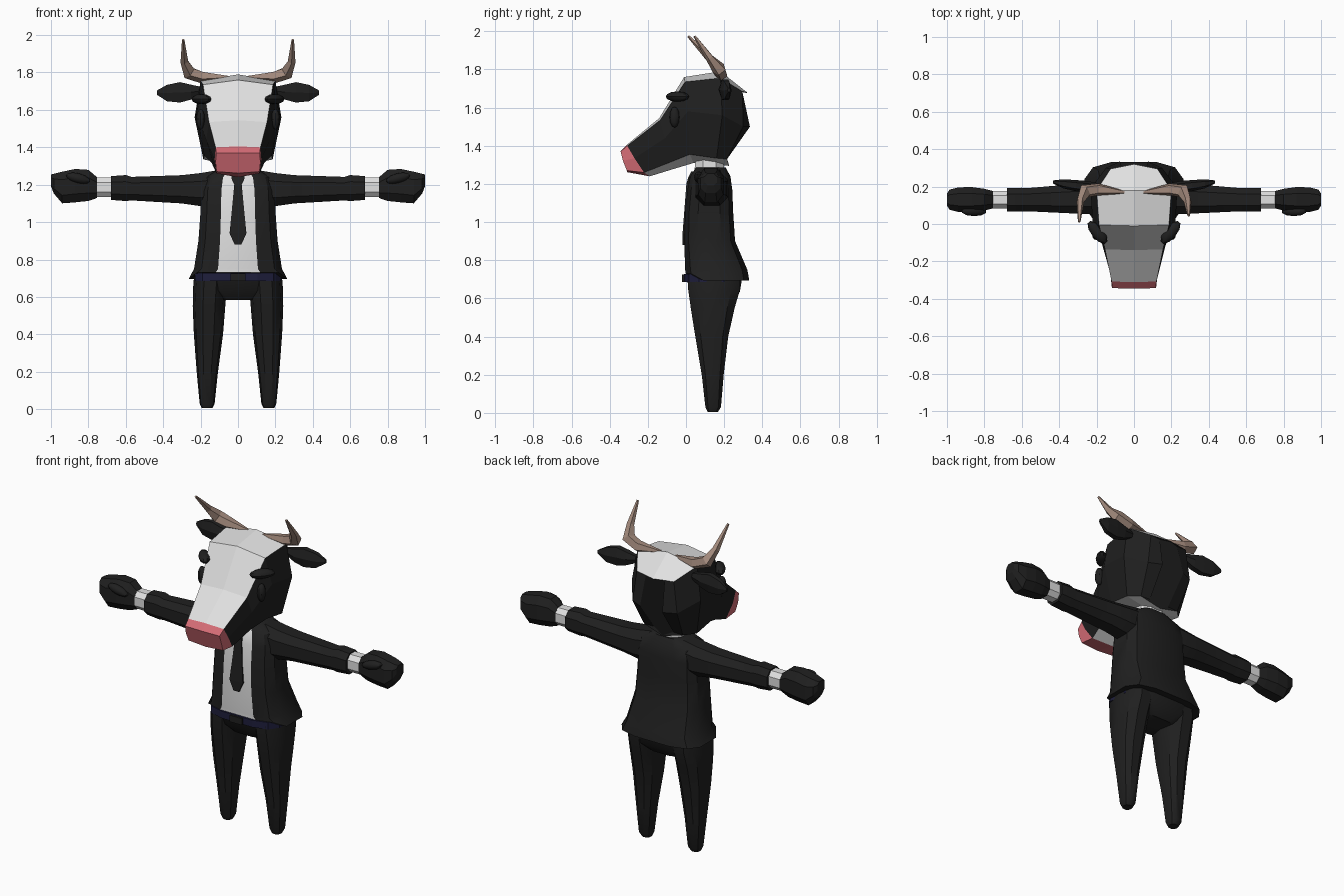
import bpy, bmesh, math
from mathutils import Vector, Euler

cube = bpy.data.objects.get("Cube")
if cube:
    bpy.data.objects.remove(cube, do_unlink=True)


def material(name, r, g, b):
    m = bpy.data.materials.new(name)
    m.use_nodes = True
    m.diffuse_color = (r, g, b, 1)
    m.node_tree.nodes["Principled BSDF"].inputs["Base Color"].default_value = (r, g, b, 1)
    return m


BLACK = material("black", .014, .014, .014)
WHITE = material("white", .75, .75, .75)
PINK = material("pink", .66, .15, .18)
HORN = material("horn brown", .36, .25, .2)
NAVY = material("navy", .013, .013, .045)


def finish(name, bm, mats, smooth):
    bmesh.ops.recalc_face_normals(bm, faces=bm.faces)
    me = bpy.data.meshes.new(name)
    bm.to_mesh(me)
    bm.free()
    for m in mats:
        me.materials.append(m)
    ob = bpy.data.objects.new(name, me)
    bpy.context.collection.objects.link(ob)
    if smooth:
        bpy.ops.object.select_all(action='DESELECT')
        ob.select_set(True)
        bpy.context.view_layer.objects.active = ob
        bpy.ops.object.shade_smooth_by_angle(angle=math.radians(35))
    return ob


def loft(name, rings, mats, rule=lambda i, j: 0, smooth=False):
    """Skin closed rings of points; rule(ring, side) picks the material."""
    bm = bmesh.new()
    loops = [[bm.verts.new(p) for p in ring] for ring in rings]
    n = len(loops[0])
    for i in range(len(loops) - 1):
        a, b = loops[i], loops[i + 1]
        for j in range(n):
            k = (j + 1) % n
            bm.faces.new((a[j], a[k], b[k], b[j])).material_index = rule(i, j)
    bm.faces.new(loops[0]).material_index = rule(0, -1)
    bm.faces.new(loops[-1]).material_index = rule(len(loops) - 2, -1)
    return finish(name, bm, mats, smooth)


def oval(n, power=1.0):
    """Unit ring; its first side faces the negative second axis."""
    out = []
    for j in range(n):
        a = math.pi * (2 * j - 1) / n
        s, c = math.sin(a), math.cos(a)
        out.append((math.copysign(abs(s) ** power, s), -math.copysign(abs(c) ** power, c)))
    return out


def level(z, x, rx, front, back, n=12, power=.6):
    """Horizontal ring between a front and a back y."""
    cy, ry = (front + back) / 2, (back - front) / 2
    return [Vector((x + rx * u, cy + ry * v, z)) for u, v in oval(n, power)]


def upright(x, cy, ry, low, high, n=8, power=.8):
    """Ring across the x axis."""
    cz, rz = (low + high) / 2, (high - low) / 2
    return [Vector((x, cy + ry * u, cz + rz * v)) for u, v in oval(n, power)]


def tube(name, path, mat, n=5):
    """Tapered tube through (x, y, z, radius) points."""
    pts = [Vector(p[:3]) for p in path]
    rings = []
    for i, p in enumerate(pts):
        d = (pts[min(i + 1, len(pts) - 1)] - pts[max(i - 1, 0)]).normalized()
        u = d.cross(Vector((0, 1, .3))).normalized()
        v = d.cross(u)
        rings.append([p + (u * a + v * b) * path[i][3] for a, b in oval(n)])
    return loft(name, rings, [mat])


def blob(name, loc, size, rot, mat):
    bm = bmesh.new()
    bmesh.ops.create_uvsphere(bm, u_segments=10, v_segments=6, radius=1)
    turn = Euler(rot).to_matrix()
    for v in bm.verts:
        v.co = turn @ Vector([c * s for c, s in zip(v.co, size)]) + Vector(loc)
    return finish(name, bm, [mat], True)


def flip(rings, s):
    return [[Vector((p.x * s, p.y, p.z)) for p in ring] for ring in rings]


# Jacket with the shirt as its front strip
coat = [level(*r) for r in (
    (.695, 0, .27, -.005, .335), (.75, 0, .24, -.008, .325), (.9, 0, .216, -.012, .26),
    (1.05, 0, .205, -.008, .25), (1.17, 0, .2, .005, .245), (1.24, 0, .18, .02, .235),
    (1.285, 0, .1, .05, .21))]
for p in coat[0]:
    if p.y < .03:
        p.z = .73
loft("jacket", coat, [BLACK, WHITE], lambda i, j: int(j == 0), True)

# Collar, tie, belt and buckle
loft("shirt_collar", [level(1.24, 0, .09, .035, .21, 8, .9),
                      level(1.33, 0, .085, .045, .2, 8, .9)], [WHITE])
tie = [(1.265, .03, .028), (1.235, .036, .012), (1.2, .02, .002),
       (.94, .045, -.018), (.88, .018, -.018)]
loft("tie", [[(-w, y, z), (w, y, z), (w, y + .03, z), (-w, y + .03, z)] for z, w, y in tie], [BLACK])
loft("belt", [level(.685, 0, .235, -.013, .28), level(.728, 0, .235, -.013, .28)], [NAVY])
loft("buckle", [level(z, 0, .042, -.022, 0, 4, .1) for z in (.685, .725)], [BLACK])

# Trousers
loft("trouser_seat", [level(*r) for r in (
    (.585, 0, .12, .06, .24), (.635, 0, .215, .02, .285), (.72, 0, .238, -.005, .3))],
    [BLACK], smooth=True)
leg = [level(*r, 10, .85) for r in (
    (.005, .165, .028, .112, .168), (.03, .165, .04, .1, .185), (.2, .164, .057, .08, .2),
    (.4, .158, .078, .045, .225), (.55, .155, .087, .02, .26), (.65, .15, .09, .005, .29),
    (.71, .145, .09, .005, .29))]

# Arms
sleeve = [upright(*r) for r in (
    (.1, .135, .085, 1.08, 1.285), (.2, .135, .09, 1.08, 1.268), (.3, .135, .085, 1.095, 1.256),
    (.57, .13, .066, 1.112, 1.246), (.6, .13, .068, 1.108, 1.256), (.68, .13, .066, 1.115, 1.25))]
cuff = [upright(x, .13, .05, 1.13, 1.243) for x in (.66, .765)]
hand = [upright(*r) for r in (
    (.755, .13, .05, 1.125, 1.245), (.8, .13, .062, 1.108, 1.285), (.87, .13, .072, 1.1, 1.29),
    (.94, .13, .07, 1.095, 1.275), (.985, .13, .058, 1.15, 1.262), (1.0, .13, .035, 1.19, 1.256))]

# Ears
ear = [upright(*r, 6, .9) for r in (
    (.19, .2, .018, 1.68, 1.725), (.25, .2, .03, 1.65, 1.74), (.31, .205, .03, 1.632, 1.756),
    (.38, .215, .024, 1.64, 1.74), (.434, .225, .008, 1.68, 1.705))]

for s, side in ((1, "left_"), (-1, "right_")):
    loft(side + "leg", flip(leg, s), [BLACK], smooth=True)
    loft(side + "sleeve", flip(sleeve, s), [BLACK], smooth=True)
    loft(side + "shirt_cuff", flip(cuff, s), [WHITE])
    loft(side + "hand", flip(hand, s), [BLACK])
    blob(side + "thumb", (s * .855, .068, 1.235), (.07, .026, .026), (0, -s * .25, 0), BLACK)
    loft(side + "ear", flip(ear, s), [BLACK])
    blob(side + "eye", (s * .2, -.06, 1.55), (.024, .026, .055), (0, 0, 0), BLACK)
    blob(side + "brow", (s * .195, -.045, 1.658), (.075, .033, .027), (0, 0, s * .88), BLACK)
    tip = .045 if s > 0 else .012
    tube(side + "horn", [(s * .05, .17, 1.775, .008), (s * .19, .185, 1.775, .034),
                         (s * .262, .175, 1.8, .038), (s * .287, .125, 1.86, .022),
                         (s * .293, tip, 1.975, .007)], HORN)

# Head: each station lists (y, z) of crown line, stripe edge, cheek, jaw edge, chin line, then widths
stations = [
    ((-.345, 1.37), (-.343, 1.37), (-.33, 1.32), (-.31, 1.27), (-.31, 1.262), (.116, .12, .115)),
    ((-.31, 1.405), (-.308, 1.4), (-.27, 1.335), (-.22, 1.26), (-.19, 1.24), (.12, .125, .115)),
    ((-.14, 1.545), (-.135, 1.535), (-.11, 1.44), (-.08, 1.315), (-.06, 1.28), (.155, .17, .14)),
    ((-.01, 1.76), (-.005, 1.735), (.01, 1.58), (.02, 1.355), (.04, 1.31), (.187, .222, .18)),
    ((.18, 1.79), (.18, 1.755), (.19, 1.56), (.16, 1.335), (.16, 1.3), (.2, .232, .185)),
    ((.32, 1.68), (.295, 1.685), (.3, 1.5), (.215, 1.33), (.225, 1.295), (.125, .15, .13)),
]
rings = []
for top, edge, cheek, jaw, chin, widths in stations:
    half = [(w, *p) for w, p in zip(widths, (edge, cheek, jaw))]
    rings.append([(0, *top)] + half + [(0, *chin)] + [(-x, y, z) for x, y, z in reversed(half)])
rings.append([(x * .5, y + .035 * (1 if abs(z - 1.5) < .1 else 0), 1.5 + (z - 1.5) * .98)
              for x, y, z in rings[-1]])


def head_colour(i, j):
    if i == 0:
        return 2
    if i == 5 or j in (1, 2, 5, 6):
        return 0
    return 1


loft("head", rings, [BLACK, WHITE, PINK], head_colour)
